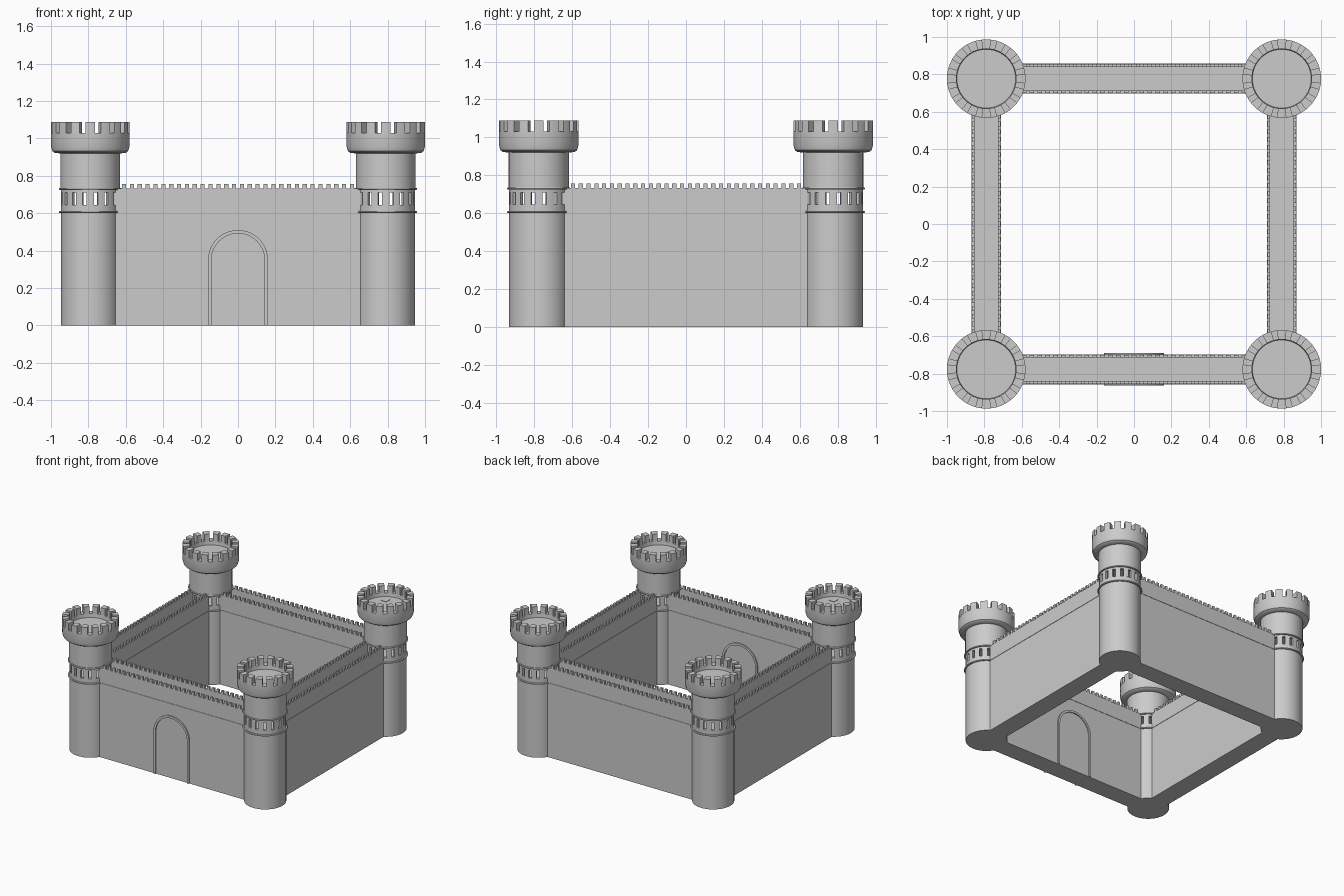
import bpy, bmesh, math
from math import pi, cos, sin

if "Cube" in bpy.data.objects:
    bpy.data.objects.remove(bpy.data.objects["Cube"])

CX, CY = 0.79, 0.777        # tower centres
R = 0.156                   # tower radius
HALF = 0.077                # half wall thickness


def finish(bm, name, smooth=True):
    bmesh.ops.recalc_face_normals(bm, faces=bm.faces)
    mesh = bpy.data.meshes.new(name)
    bm.to_mesh(mesh)
    bm.free()
    ob = bpy.data.objects.new(name, mesh)
    bpy.context.collection.objects.link(ob)
    if smooth:
        bpy.ops.object.select_all(action='DESELECT')
        ob.select_set(True)
        bpy.context.view_layer.objects.active = ob
        bpy.ops.object.shade_smooth_by_angle(angle=math.radians(35))
    return ob


def lathe(bm, profile, c, n=64):
    """Revolve (r, z) points; points with r = 0 close on the axis."""
    vs = [bm.verts.new((c[0] + r, c[1], z)) for r, z in profile]
    es = [bm.edges.new(p) for p in zip(vs, vs[1:])]
    bmesh.ops.spin(bm, geom=vs + es, cent=(c[0], c[1], 0), axis=(0, 0, 1),
                   angle=2 * pi, steps=n, use_merge=True)
    bmesh.ops.remove_doubles(bm, verts=bm.verts, dist=1e-5)


def arc_block(bm, c, r0, r1, z0, z1, a0, a1, n=4):
    rings = []
    for i in range(n + 1):
        a = a0 + (a1 - a0) * i / n
        rings.append([bm.verts.new((c[0] + r * cos(a), c[1] + r * sin(a), z))
                      for r, z in ((r0, z0), (r1, z0), (r1, z1), (r0, z1))])
    for p, q in zip(rings, rings[1:]):
        for k in range(4):
            bm.faces.new((p[k], p[(k + 1) % 4], q[(k + 1) % 4], q[k]))
    bm.faces.new(rings[0])
    bm.faces.new(rings[-1])


def box(bm, x0, x1, y0, y1, z0, z1):
    vs = bmesh.ops.create_cube(bm, size=1)['verts']
    for v in vs:
        v.co = ((x0 + x1) / 2 + v.co.x * (x1 - x0),
                (y0 + y1) / 2 + v.co.y * (y1 - y0),
                (z0 + z1) / 2 + v.co.z * (z1 - z0))
    return vs


def tower(c, tag):
    # lower shaft
    bm = bmesh.new()
    lathe(bm, [(0, 0), (R, 0), (R, 0.61), (0, 0.61)], c)
    finish(bm, 'tower_shaft_' + tag)
    # see-through gallery with window slots
    bm = bmesh.new()
    for z0, z1 in ((0.605, 0.645), (0.71, 0.735)):
        lathe(bm, [(R - .02, z0), (R, z0), (R, z1), (R - .02, z1), (R - .02, z0)], c)
    step, gap = 2 * pi / 16, math.radians(4)
    for i in range(16):
        a = i * step
        arc_block(bm, c, R - .02, R, 0.645, 0.71, a - step / 2 + gap, a + step / 2 - gap)
    finish(bm, 'tower_gallery_' + tag)
    # thin rings above and below the gallery
    bm = bmesh.new()
    for z in (0.606, 0.73):
        lathe(bm, [(R - .01, z - .006), (R + .009, z - .005), (R + .012, z),
                   (R + .009, z + .005), (R - .01, z + .006), (R - .01, z - .006)], c)
    finish(bm, 'tower_rings_' + tag)
    # upper shaft and flared crown with sunken floor
    bm = bmesh.new()
    lathe(bm, [(0, 0.73), (R + .003, 0.73), (R + .003, 0.92), (0.188, 0.922), (0.202, 0.932),
               (0.209, 0.955), (0.21, 1.03), (0.16, 1.03), (0.157, 1.0), (0, 1.0)], c)
    finish(bm, 'tower_crown_' + tag)
    # crown battlements
    bm = bmesh.new()
    for i in range(16):
        a = i * step
        arc_block(bm, c, 0.16, 0.21, 1.028, 1.088, a - step * .31, a + step * .31)
    finish(bm, 'tower_merlons_' + tag)
    # roof hatch
    sx, sy = math.copysign(1, c[0]), math.copysign(1, c[1])
    hx, hy = sx * 0.735, sy * 0.855
    bm = bmesh.new()
    box(bm, hx - .025, hx + .025, hy - .025, hy + .025, 0.99, 1.003)
    finish(bm, 'roof_hatch_' + tag, False)


for sx, h in ((-1, 'left'), (1, 'right')):
    for sy, d in ((-1, 'front'), (1, 'back')):
        tower((sx * CX, sy * CY), d + '_' + h)


def wall(name, angle, dist, end):
    """Wall along x, outer side facing -y, then turned into place."""
    bm = bmesh.new()
    box(bm, -end, end, -dist - HALF, -dist + HALF, 0, 0.61)
    for s in (-1, 1):
        y = -dist + s * (HALF - .007)
        # parapet, string course, small merlons
        box(bm, -end, end, y - .007, y + .007, 0.6, 0.732)
        yl = -dist + s * HALF
        box(bm, -end, end, yl - .003, yl + .003, 0.603, 0.609)
        count = 30
        pitch = (2 * end - 0.05) / count
        for i in range(count):
            x = -end + 0.025 + (i + .5) * pitch
            box(bm, x - .011, x + .011, y - .008, y + .008, 0.73, 0.757)
    ob = finish(bm, name, False)
    ob.rotation_euler.z = angle


wall('front_wall', 0, CY, CX - 0.135)
wall('back_wall', pi, CY, CX - 0.135)
wall('right_wall', pi / 2, CX, CY - 0.135)
wall('left_wall', -pi / 2, CX, CY - 0.135)

# gate arch trim, standing proud of both wall faces
inner, outer, spring = 0.142, 0.16, 0.35
for y0, y1, name in ((-CY - HALF - .009, -CY - HALF + .01, 'gate_arch_outside'),
                     (-CY + HALF - .01, -CY + HALF + .009, 'gate_arch_inside')):
    bm = bmesh.new()
    path = [(1, 0, 0)] + [(cos(i * pi / 32), sin(i * pi / 32), spring)
                          for i in range(33)] + [(-1, 0, 0)]
    rows = [[bm.verts.new((r * px, y, z + r * pz))
             for r, y in ((inner, y0), (outer, y0), (outer, y1), (inner, y1))]
            for px, pz, z in path]
    for p, q in zip(rows, rows[1:]):
        for k in range(4):
            bm.faces.new((p[k], p[(k + 1) % 4], q[(k + 1) % 4], q[k]))
    bm.faces.new(rows[0])
    bm.faces.new(rows[-1])
    finish(bm, name)
